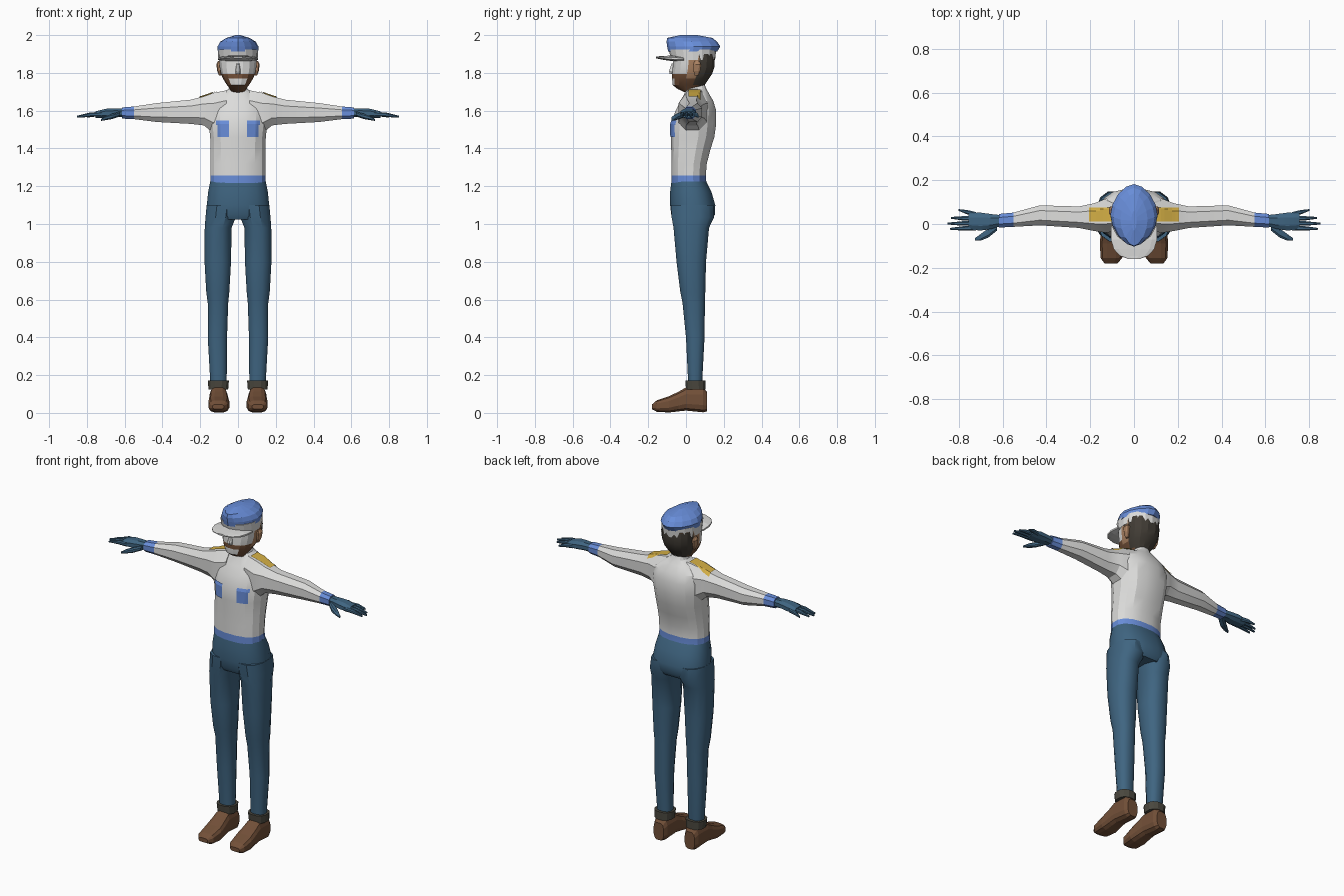
import bpy, bmesh, math
from mathutils import Vector
from mathutils.bvhtree import BVHTree

if "Cube" in bpy.data.objects:
    bpy.data.objects.remove(bpy.data.objects["Cube"])

COLOURS = {
    "white": (0.72, 0.72, 0.71), "blue": (0.14, 0.27, 0.70), "navy": (0.05, 0.13, 0.22),
    "brown": (0.17, 0.08, 0.04), "yellow": (0.66, 0.43, 0.06), "hair": (0.055, 0.047, 0.037),
    "skin": (0.40, 0.22, 0.12), "boot_cuff": (0.07, 0.065, 0.05),
}
MATS = {}
for key, rgb in COLOURS.items():
    MATS[key] = bpy.data.materials.new(key)
    MATS[key].diffuse_color = (*rgb, 1)


def finish(name, bm, rule, mirror=False, smooth=0):
    """Turn a bmesh into an object; rule is a colour name or a function of the face centre."""
    bmesh.ops.recalc_face_normals(bm, faces=bm.faces)
    slots = []
    for f in bm.faces:
        key = rule(f.calc_center_median()) if callable(rule) else rule
        if key not in slots:
            slots.append(key)
        f.material_index = slots.index(key)
    me = bpy.data.meshes.new(name)
    bm.to_mesh(me)
    tree = BVHTree.FromBMesh(bm)
    bm.free()
    for key in slots:
        me.materials.append(MATS[key])
    ob = bpy.data.objects.new(name, me)
    bpy.context.collection.objects.link(ob)
    if smooth:
        bpy.ops.object.select_all(action='DESELECT')
        ob.select_set(True)
        bpy.context.view_layer.objects.active = ob
        bpy.ops.object.shade_smooth_by_angle(angle=math.radians(smooth))
    if mirror:
        ob.modifiers.new("mirror", 'MIRROR')
    return tree


def loft(name, axis, rings, rule, n=12, p=2.4, half=True, **kw):
    """Skin rings (position, a0, a1, b0, b1) stacked along an axis."""
    order = {"x": (2, 0, 1), "y": (0, 2, 1), "z": (0, 1, 2)}[axis]
    bm = bmesh.new()
    rows = []
    k = math.cos(math.pi / n) ** (2 / p) if half else 1
    for pos, a0, a1, b0, b1 in rings:
        row = []
        for i in range(n):
            t = 2 * math.pi * (i + (0.5 if half else 0)) / n
            c, s = math.cos(t), math.sin(t)
            u = math.copysign(abs(c) ** (2 / p), c) / k
            v = math.copysign(abs(s) ** (2 / p), s) / k
            q = ((a0 + a1) / 2 + u * (a1 - a0) / 2, (b0 + b1) / 2 + v * (b1 - b0) / 2, pos)
            co = (q[2], q[0], q[1]) if axis == "x" else tuple(q[j] for j in order)
            row.append(bm.verts.new(co))
        rows.append(row)
    for r0, r1 in zip(rows, rows[1:]):
        for i in range(n):
            j = (i + 1) % n
            bm.faces.new((r0[i], r0[j], r1[j], r1[i]))
    bm.faces.new(rows[0])
    bm.faces.new(rows[-1])
    return finish(name, bm, rule, **kw)


def drape(name, trees, direction, x0, x1, b0, b1, colour, n=8):
    """Thin patch laid on the surfaces below it."""
    d = Vector(direction)
    bm = bmesh.new()
    grid = {}
    for i in range(n + 1):
        for j in range(n + 1):
            x, b = x0 + (x1 - x0) * i / n, b0 + (b1 - b0) * j / n
            start = Vector((x, b, 3)) if d.z else Vector((x, -3, b))
            hits = [h for h in (t.ray_cast(start, d)[3] for t in trees) if h]
            if hits:
                grid[i, j] = bm.verts.new(start + d * (min(hits) - 0.006))
    for i in range(n):
        for j in range(n):
            quad = [(i, j), (i + 1, j), (i + 1, j + 1), (i, j + 1)]
            if all(q in grid for q in quad):
                bm.faces.new([grid[q] for q in quad])
    bmesh.ops.solidify(bm, geom=bm.faces[:], thickness=0.004)
    finish(name, bm, colour, mirror=True)


def upright(*rows):
    """Symmetric upright rings from (z, half width, back-to-front range)."""
    return [(z, -w, w, y0, y1) for z, w, y0, y1 in rows]


# Jacket body with blue hem
torso = loft("jacket", "z", upright(
    (1.215, .147, -.078, .108), (1.258, .146, -.078, .105), (1.32, .146, -.078, .11),
    (1.39, .146, -.078, .128), (1.46, .147, -.08, .15), (1.53, .155, -.08, .16),
    (1.60, .155, -.055, .16), (1.65, .14, -.03, .145), (1.69, .09, -.008, .122),
    (1.715, .05, -.002, .108), (1.735, .042, .0, .1)),
    lambda c: "blue" if c.z < 1.258 else "white", n=16, smooth=20)

# Sleeves with blue cuffs
sleeve = loft("sleeve", "x", [
    (.06, -.03, .12, 1.50, 1.708), (.13, -.04, .115, 1.48, 1.694), (.18, -.032, .095, 1.522, 1.676),
    (.25, -.018, .08, 1.53, 1.658), (.43, -.006, .085, 1.54, 1.64), (.55, -.013, .052, 1.555, 1.622),
    (.615, -.016, .046, 1.558, 1.617)],
    lambda c: "blue" if c.x > .55 else "white", n=8, mirror=True, smooth=20)

# Gloves
loft("glove_palm", "x", [
    (.60, -.008, .04, 1.565, 1.61), (.65, -.022, .045, 1.566, 1.612),
    (.70, -.03, .052, 1.562, 1.61), (.755, -.024, .05, 1.562, 1.596)],
    "navy", n=8, mirror=True, smooth=25)
for label, tip, y0, y1 in (("index", .84, -.018, -.022), ("middle", .852, .003, .002),
                           ("ring", .836, .024, .028), ("little", .80, .043, .064)):
    mid = (y0 + y1) / 2
    loft(label + "_finger", "x", [
        (.72, y0 - .011, y0 + .011, 1.568, 1.594), ((.72 + tip) / 2, mid - .01, mid + .01, 1.568, 1.59),
        (tip, y1 - .004, y1 + .004, 1.563, 1.573)], "navy", n=8, mirror=True)
loft("thumb", "x", [
    (.625, -.03, .01, 1.57, 1.595), (.665, -.062, -.02, 1.556, 1.584), (.70, -.076, -.046, 1.55, 1.572),
    (.725, -.076, -.064, 1.546, 1.556)], "navy", n=8, mirror=True)

# Chest pockets and shoulder boards
drape("chest_pocket", [torso], (0, 1, 0), .048, .108, 1.46, 1.53, "blue")
drape("pocket_flap", [torso], (0, 1, 0), .048, .116, 1.525, 1.547, "blue")
drape("shoulder_board", [torso, sleeve], (0, 0, -1), .075, .205, .012, .076, "yellow")

# Trousers
loft("trouser_hips", "z", upright(
    (1.225, .147, -.077, .107), (1.17, .158, -.084, .135), (1.10, .165, -.084, .155),
    (1.05, .168, -.078, .153), (1.025, .160, -.065, .135)), "navy", n=16, smooth=35)
loft("trouser_leg", "z", [
    (1.10, .002, .166, -.08, .145), (1.035, .012, .172, -.076, .148), (.98, .034, .176, -.066, .122),
    (.80, .037, .177, -.05, .106), (.64, .046, .168, -.03, .102), (.58, .052, .16, -.018, .1),
    (.40, .058, .16, .0, .098), (.15, .06, .146, .012, .085)],
    "navy", n=12, mirror=True, smooth=35)

# Boots
loft("boot", "y", [
    (-.18, .075, .135, .02, .045), (-.155, .054, .152, .006, .066), (-.09, .046, .156, .002, .088),
    (-.04, .052, .152, .008, .112), (.0, .056, .15, .012, .135), (.09, .06, .146, .003, .135),
    (.112, .07, .136, .008, .11)], "brown", n=12, p=3, mirror=True)
loft("boot_cuff", "z", [
    (.125, .052, .156, .0, .102), (.172, .048, .16, -.004, .102)], "boot_cuff", n=12, mirror=True)


# Head: hair at the back, pale upper face, brown beard, pale mouth
def head_colour(c):
    if c.y > .05 and c.z > 1.725:
        return "hair"
    if c.y > .02 and c.z > 1.78:
        return "skin"
    if c.z > 1.795 or (c.y < -.05 and abs(c.x) < .04 and 1.735 < c.z < 1.77):
        return "white"
    return "brown"


loft("head", "z", upright(
    (1.69, .04, .01, .095), (1.715, .042, -.045, .085), (1.735, .058, -.07, .098),
    (1.77, .08, -.074, .122), (1.795, .09, -.073, .138), (1.83, .097, -.07, .15),
    (1.87, .1, -.068, .152), (1.90, .1, -.068, .15)), head_colour, n=16, smooth=20)
loft("nose", "z", upright(
    (1.795, .013, -.086, -.05), (1.81, .014, -.09, -.05), (1.85, .007, -.076, -.05)), "white", n=8)
loft("ear", "z", [
    (1.785, .088, .10, .045, .065), (1.81, .09, .11, .04, .075), (1.845, .09, .115, .04, .08),
    (1.862, .09, .106, .045, .07)], "skin", n=8, mirror=True)

# Cap: band, peaked crown and visor
loft("cap_band", "z", upright(
    (1.868, .104, -.078, .154), (1.925, .106, -.092, .16)), "white", n=16, p=2.1, half=False)
loft("cap_crown", "z", upright(
    (1.912, .107, -.094, .164), (1.94, .108, -.1, .182), (1.965, .094, -.103, .165),
    (1.985, .062, -.1, .14), (2.0, .012, -.03, .06)), "blue", n=16, p=1.75, half=False)
loft("cap_visor", "y", [
    (-.16, -.025, .025, 1.878, 1.888), (-.145, -.065, .065, 1.874, 1.888),
    (-.115, -.092, .092, 1.868, 1.89), (-.07, -.106, .106, 1.862, 1.892),
    (-.01, -.106, .106, 1.862, 1.885)], "white", n=12)

for m in bpy.data.materials:
    if m.users and not m.is_grease_pencil:
        m.use_nodes = True
        m.node_tree.nodes["Principled BSDF"].inputs["Base Color"].default_value = m.diffuse_color
